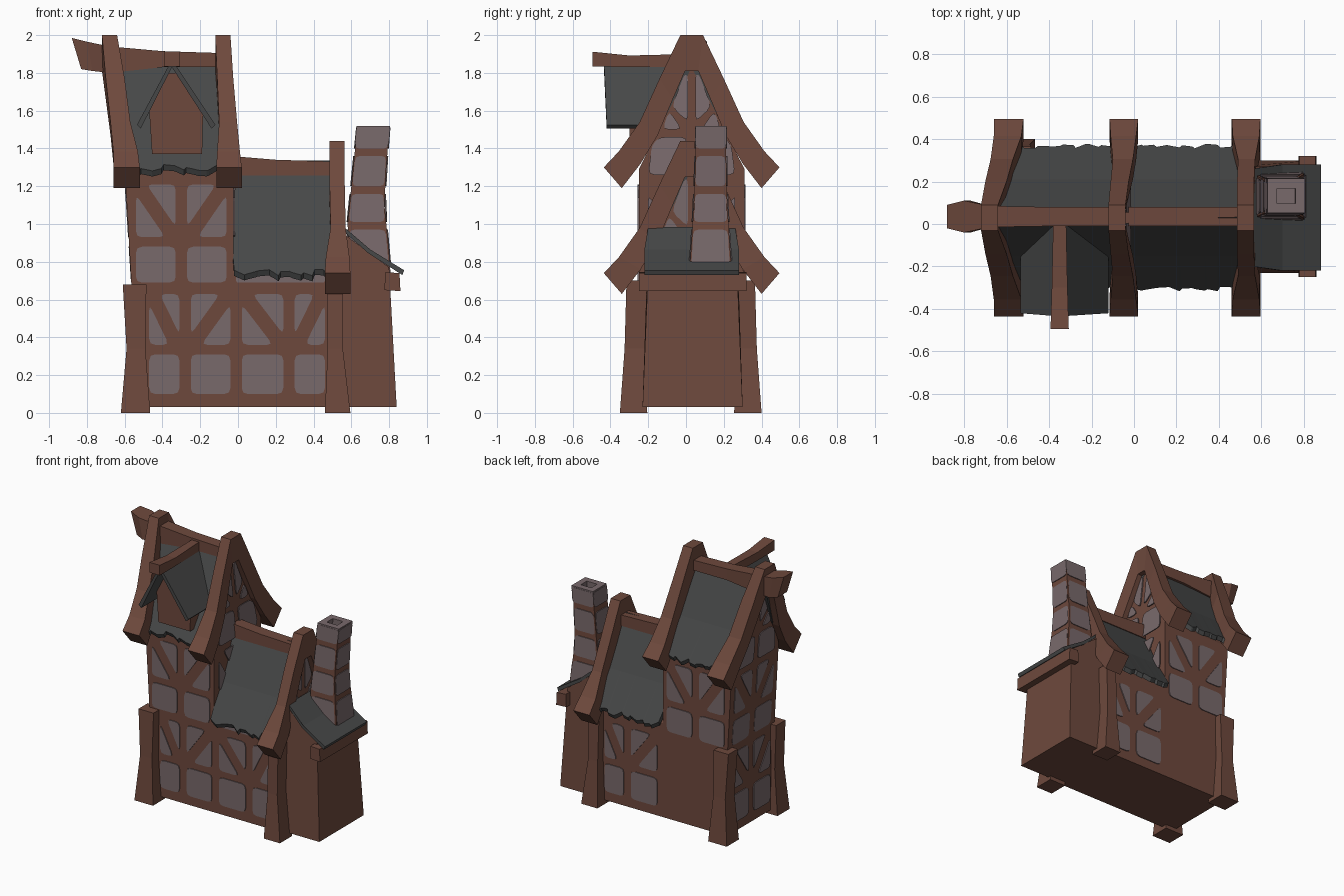
import bpy, bmesh, random
from mathutils import Vector

if "Cube" in bpy.data.objects:
    bpy.data.objects.remove(bpy.data.objects["Cube"])

random.seed(4)
YC = 0.03  # centre line of the house in y


def material(name, col):
    m = bpy.data.materials.new(name)
    m.diffuse_color = (*col, 1)
    m.use_nodes = True
    m.node_tree.nodes["Principled BSDF"].inputs["Base Color"].default_value = m.diffuse_color
    return m


WOOD = material("brown timber", (0.155, 0.066, 0.046))
STONE = material("grey plaster", (0.19, 0.142, 0.148))
SLATE = material("dark slate", (0.062, 0.064, 0.064))


def finish(name, bm, mat):
    bmesh.ops.recalc_face_normals(bm, faces=bm.faces)
    me = bpy.data.meshes.new(name)
    bm.to_mesh(me)
    bm.free()
    me.materials.append(mat)
    ob = bpy.data.objects.new(name, me)
    bpy.context.collection.objects.link(ob)
    return ob


def loft(name, rings, mat):
    bm = bmesh.new()
    vs = [[bm.verts.new(p) for p in r] for r in rings]
    n = len(vs[0])
    for a, b in zip(vs, vs[1:]):
        for i in range(n):
            j = (i + 1) % n
            bm.faces.new((a[i], a[j], b[j], b[i]))
    bm.faces.new(vs[0])
    bm.faces.new(vs[-1])
    return finish(name, bm, mat)


def zring(z, x0, x1, y0, y1):
    return [(x0, y0, z), (x1, y0, z), (x1, y1, z), (x0, y1, z)]


def xring(x, y0, y1, z0, z1, lean=0):
    return [(x + lean, y0, z0), (x + lean, y1, z0), (x, y1, z1), (x, y0, z1)]


def lerp(table, z):
    for (a, p), (b, q) in zip(table, table[1:]):
        if z <= b:
            break
    return p + (q - p) * (z - a) / (b - a)


# --- walls: house-shaped sections lofted along x
def left_x(z):
    return lerp([(0.0, -0.56), (0.68, -0.56), (1.3, -0.6), (1.9, -0.65)], z)


def right_x(z):
    return lerp([(0.0, -0.03), (1.25, -0.02), (1.9, -0.09)], z)


def house_ring(fx, z0, z1, zp):
    pts = [(-0.25, z0), (0.31, z0), (0.31, z1), (YC, zp), (-0.25, z1)]
    return [(fx(z), y, z) for y, z in pts]


loft("tower_walls", [house_ring(left_x, 0.6, 1.29, 1.84), house_ring(right_x, 0.6, 1.29, 1.84)], WOOD)
loft("wing_walls", [house_ring(lambda z: -0.06, 0.6, 0.74, 1.29), house_ring(lambda z: 0.52, 0.6, 0.74, 1.29)], WOOD)
loft("ground_floor", [zring(0.03, -0.56, 0.52, -0.25, 0.31), zring(0.68, -0.56, 0.52, -0.25, 0.31)], WOOD)


# --- plaster panels: rounded plates placed on a wall by a map f(u, z, offset)
def panels(name, f, polys, r=0.032):
    bm = bmesh.new()
    for poly in polys:
        ps = [Vector(p) for p in poly]
        out = []
        for i, p in enumerate(ps):
            a, b = ps[i - 1] - p, ps[(i + 1) % len(ps)] - p
            pa = p + a.normalized() * min(r, a.length * 0.4)
            pb = p + b.normalized() * min(r, b.length * 0.4)
            out += [pa, (pa + pb) / 4 + p / 2, pb]
        top = [bm.verts.new(f(q.x, q.y, 0.006)) for q in out]
        low = [bm.verts.new(f(q.x, q.y, -0.002)) for q in out]
        bm.faces.new(top)
        for i in range(len(top)):
            j = (i + 1) % len(top)
            bm.faces.new((top[i], top[j], low[j], low[i]))
    return finish(name, bm, STONE)


def rect(u0, u1, z0, z1):
    return [(u0, z0), (u1, z0), (u1, z1), (u0, z1)]


def braced(u0, u1, z0, z1, down):
    g = 0.055  # two triangles either side of a diagonal brace
    a, b = (u0, u1) if down else (u1, u0)
    s = g if down else -g
    return [[(a, z0), (b - s, z0), (a, z1 - g)], [(a + s, z1), (b, z1), (b, z0 + g)]]


def bay(cols, low, high):
    res = []
    for i, (a, b) in enumerate(cols):
        res.append(rect(a, b, *low))
        res += braced(a, b, *high, i % 2 == 0)
    return res


def front(u, z, o):
    return (u, -0.25 - o, z)


def back(u, z, o):
    return (u, 0.31 + o, z)


def left(u, z, o):
    return (left_x(z) - o, YC + u, z)


def right(u, z, o):
    return (right_x(z) + o, YC + u, z)


def wing_end(u, z, o):
    return (0.52 + o, YC + u, z)


ground = [(-0.47, -0.31), (-0.25, -0.04), (0.02, 0.24), (0.3, 0.46)]
tower = [(-0.54, -0.33), (-0.27, -0.06)]
side = [(-0.23, -0.03), (0.03, 0.23)]
LOW, HIGH, TLOW, THIGH = (0.1, 0.31), (0.36, 0.63), (0.69, 0.88), (0.93, 1.21)
panels("front_ground_panels", front, bay(ground, LOW, HIGH))
panels("back_ground_panels", back, bay(ground[2:], LOW, HIGH))
panels("front_tower_panels", front, bay(tower, TLOW, THIGH))
panels("back_tower_panels", back, bay(tower, TLOW, THIGH))
panels("left_ground_panels", left, bay(side, LOW, HIGH))
panels("left_tower_panels", left, bay(side, TLOW, THIGH))


def gable(dz=0):
    res = []
    for s in (-1, 1):
        res.append([(s * u, z + dz) for u, z in [(0.025, 1.26), (0.23, 1.26), (0.21, 1.42), (0.17, 1.46), (0.025, 1.46)]])
        res.append([(s * u, z + dz) for u, z in [(0.05, 1.5), (0.155, 1.5), (0.12, 1.6)]])
        res.append([(s * u, z + dz) for u, z in [(0.02, 1.54), (0.105, 1.62), (0.04, 1.79), (0.02, 1.79)]])
    return res


panels("left_gable_panels", left, gable())
panels("right_gable_panels", right, gable() + bay(side, TLOW, THIGH))
panels("wing_gable_panels", wing_end, gable(-0.555))
panels("wing_eave_strip", front, [rect(-0.01, 0.46, 0.69, 0.76)], 0.01)


# --- sagging slate roofs with ragged eaves
def roof(name, xr, xe, dz, side):
    rings, n = [], 9
    for i in range(n + 1):
        t = i / n
        j = random.uniform(-0.022, 0.018)
        for k in ((-0.006, 0.006) if 0 < i < n else (0,)):
            e = j if k <= 0 else random.uniform(-0.022, 0.018)
            prof = [(0.0, 1.89, 0), (0.18, 1.535, 0.5), (0.335 - e * .6, 1.3 + e, 1),
                    (0.32 - e * .6, 1.27 + e, 1), (0.16, 1.5, 0.5), (0.0, 1.83, 0)]
            ring = []
            for y, z, w in prof:
                x0 = xr[0] + (xe[0] - xr[0]) * w
                x1 = xr[1] + (xe[1] - xr[1]) * w
                ring.append((x0 + (x1 - x0) * t + k * w, YC + side * y, z + dz))
            rings.append(ring)
    loft(name, rings, SLATE)


for s, tag in ((-1, "front"), (1, "back")):
    roof("tower_roof_" + tag, (-0.68, -0.08), (-0.58, -0.04), 0, s)
    roof("wing_roof_" + tag, (-0.06, 0.52), (-0.02, 0.52), -0.555, s)


# --- curved gable timbers; each row: half width, outer z, inner half width, inner z
def gable_timber(name, dz, xs):
    st = [(0.465, 1.3, 0.37, 1.19), (0.385, 1.385, 0.27, 1.32), (0.275, 1.54, 0.18, 1.47),
          (0.17, 1.77, 0.1, 1.66), (0.06, 2.0, 0.035, 1.81)]
    rings = []
    for s, seq in ((-1, list(zip(st, xs))), (1, list(zip(st, xs))[::-1])):
        for (yo, zo, yi, zi), (x0, x1) in seq:
            rings.append([(x0, YC + s * yo, zo + dz), (x1, YC + s * yo, zo + dz),
                          (x1, YC + s * yi, zi + dz), (x0, YC + s * yi, zi + dz)])
    loft(name, rings, WOOD)


gable_timber("tower_gable_timber_left", 0, [(-0.66, -0.52), (-0.66, -0.53), (-0.675, -0.57), (-0.7, -0.6), (-0.72, -0.64)])
gable_timber("tower_gable_timber_right", 0, [(-0.115, 0.02), (-0.11, 0.01), (-0.1, -0.005), (-0.11, -0.025), (-0.12, -0.04)])
gable_timber("wing_gable_timber", -0.56, [(0.46, 0.595), (0.465, 0.59), (0.49, 0.57), (0.485, 0.565), (0.485, 0.565)])

# --- ridge beams
loft("tower_ridge_beam", [xring(-0.88, -0.02, 0.09, 1.82, 1.985, 0.05), xring(-0.8, -0.04, 0.11, 1.81, 1.965, 0.03),
                          xring(-0.68, -0.015, 0.085, 1.80, 1.94), xring(-0.4, -0.01, 0.08, 1.83, 1.915),
                          xring(-0.09, -0.01, 0.08, 1.83, 1.905)], WOOD)
loft("wing_ridge_beam", [xring(-0.04, -0.01, 0.08, 1.25, 1.36), xring(0.2, -0.01, 0.08, 1.25, 1.34),
                         xring(0.52, -0.01, 0.08, 1.25, 1.33)], WOOD)

# --- dormer
loft("dormer_body", [[(x, y, z) for x, z in [(-0.455, 1.37), (-0.19, 1.37), (-0.185, 1.6), (-0.31, 1.8), (-0.385, 1.8), (-0.47, 1.6)]]
                     for y in (-0.3, -0.05)], WOOD)
for tag, xe in (("left", -0.535), ("right", -0.12)):
    prof = [(-0.35, 1.87), (xe, 1.525), (xe + (0.02 if xe < -0.3 else -0.02), 1.505), (-0.35, 1.83)]
    loft("dormer_roof_" + tag, [[(x, y + (0.015 if x != -0.35 else 0), z) for x, z in prof] for y in (-0.435, 0.0)], SLATE)
loft("dormer_ridge_beam", [[(x, y, z) for x, z in [(-0.35 - w, z0), (-0.35 + w, z0), (-0.35 + w, z1), (-0.35 - w, z1)]]
                           for y, w, z0, z1 in [(-0.495, 0.043, 1.835, 1.912), (-0.3, 0.037, 1.83, 1.892), (0.03, 0.03, 1.83, 1.9)]], WOOD)

# --- corner posts, mirrored front to back
for s, tag in ((-1, "front"), (1, "back")):
    for name, rows in (("left", [(0, -0.62, -0.465, 0.23, 0.375), (0.34, -0.59, -0.49, 0.24, 0.35), (0.68, -0.61, -0.485, 0.23, 0.34)]),
                       ("right", [(0, 0.46, 0.595, 0.23, 0.375), (0.34, 0.475, 0.555, 0.24, 0.35), (0.7, 0.47, 0.555, 0.23, 0.34)])):
        loft(f"{tag}_{name}_post", [zring(z, x0, x1, 0.025 + s * a, 0.025 + s * b) for z, x0, x1, a, b in rows], WOOD)

# --- lean-to with slate roof and eave beam
loft("lean_to_walls", [[(0.5, y0, 0.03), (0.84, y0, 0.03), (0.8, y1, 0.77), (0.57, y1, 0.94), (0.5, y1, 0.96)]
                       for y0, y1 in ((-0.23, -0.2), (0.3, 0.27))], WOOD)
loft("lean_to_roof", [[(0.56, y0, 0.985), (0.7, y1, 0.865), (0.88, y1, 0.755), (0.87, y1, 0.73), (0.69, y1, 0.845), (0.56, y0, 0.96)]
                      for y0, y1 in ((-0.2, -0.22), (0.03, 0.02), (0.26, 0.28))], SLATE)
loft("lean_to_eave_beam", [[(0.775, y, 0.65), (0.86, y, 0.645), (0.855, y, 0.74), (0.78, y, 0.745)] for y in (-0.25, 0.32)], WOOD)

# --- chimney with a hollow top and stone blocks
CX0 = [(0.7, 0.6), (1.0, 0.58), (1.2, 0.6), (1.52, 0.632)]
CX1 = [(0.7, 0.81), (0.85, 0.8), (1.1, 0.775), (1.3, 0.785), (1.52, 0.802)]
CY0 = [(0.7, 0.015), (1.0, 0.035), (1.2, 0.045), (1.52, 0.055)]
CY1 = [(0.7, 0.245), (1.0, 0.225), (1.2, 0.215), (1.52, 0.21)]


def chim(z, i=0, zz=None):
    return zring(zz or z, lerp(CX0, z) + i, lerp(CX1, z) - i, lerp(CY0, z) + i, lerp(CY1, z) - i)


loft("chimney", [chim(z) for z in (0.7, 0.85, 1.0, 1.1, 1.2, 1.3, 1.5)] + [chim(1.5, 0.04), chim(1.5, 0.04, 1.4)], WOOD)
loft("chimney_rim", [chim(1.44, -.004), chim(1.52, -.004), chim(1.52, 0.042), chim(1.5, 0.042, 1.42)], STONE)
loft("flue", [chim(1.5, 0.041, 1.41), chim(1.5, 0.041, 1.425)], SLATE)


def chimney_side(i):
    def f(u, z, o):
        r = chim(z, -o)
        return Vector(r[i]).lerp(Vector(r[(i + 1) % 4]), u / 0.2)
    return f


for i, tag in enumerate(("front", "right", "back", "left")):
    blocks = [rect(0.012, 0.188, a, b) for a, b in ((0.78, 0.97), (1.01, 1.16), (1.2, 1.36))] + [rect(0.004, 0.196, 1.4, 1.51)]
    panels("chimney_blocks_" + tag, chimney_side(i), blocks, 0.025)
